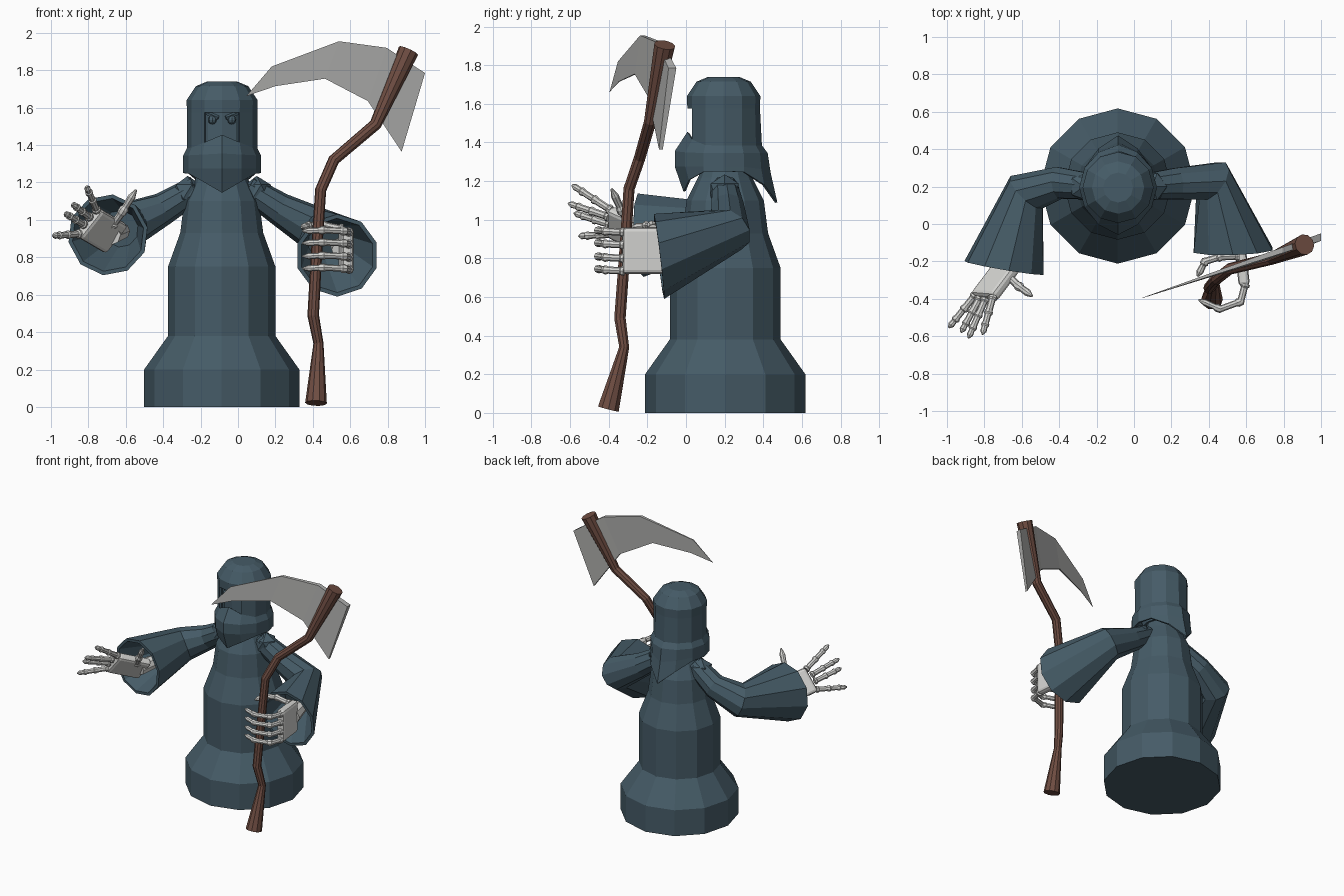
import bpy, bmesh
from math import sin, cos, radians, pi
from mathutils import Vector as V

cube = bpy.data.objects.get("Cube")
if cube:
    bpy.data.objects.remove(cube, do_unlink=True)


def material(name, rgb):
    m = bpy.data.materials.new(name)
    m.use_nodes = True
    m.diffuse_color = (*rgb, 1)
    m.node_tree.nodes["Principled BSDF"].inputs["Base Color"].default_value = (*rgb, 1)
    return m


ROBE = material("slate_cloth", (0.06, 0.105, 0.135))
BONE = material("bone", (0.66, 0.66, 0.64))
WOOD = material("brown_wood", (0.16, 0.075, 0.055))
STEEL = material("grey_steel", (0.44, 0.44, 0.43))


def finish(name, bm, mat):
    bmesh.ops.recalc_face_normals(bm, faces=bm.faces[:])
    mesh = bpy.data.meshes.new(name)
    bm.to_mesh(mesh)
    bm.free()
    mesh.materials.append(mat)
    ob = bpy.data.objects.new(name, mesh)
    bpy.context.collection.objects.link(ob)
    return ob


def skin(bm, rings, cap_start=True, cap_end=True, skip=lambda i, k: False):
    """Bridge rings of points with quads and cap the ends."""
    rows = [[bm.verts.new(p) for p in ring] for ring in rings]
    n = len(rows[0])
    for i, (a, b) in enumerate(zip(rows, rows[1:])):
        for k in range(n):
            if not skip(i, k):
                j = (k + 1) % n
                bm.faces.new((a[k], a[j], b[j], b[k]))
    if cap_start:
        bm.faces.new(rows[0])
    if cap_end:
        bm.faces.new(rows[-1])


def tube(name, path, radii, sides, mat, normals=None):
    """Round tube with a radius at each path point."""
    path = [V(p) for p in path]
    if normals is None:
        last = len(path) - 1
        normals = []
        for i in range(last + 1):
            back = (path[i] - path[max(i - 1, 0)]).normalized()
            ahead = (path[min(i + 1, last)] - path[i]).normalized()
            normals.append(back + ahead)
    n0 = V(normals[0]).normalized()
    x = V((0, 0, 1)) if abs(n0.z) < 0.8 else V((1, 0, 0))
    rings = []
    for p, r, nrm in zip(path, radii, normals):
        nrm = V(nrm).normalized()
        x = (x - nrm * x.dot(nrm)).normalized()
        y = nrm.cross(x)
        rings.append([p + r * (x * cos(2 * pi * k / sides) + y * sin(2 * pi * k / sides))
                      for k in range(sides)])
    bm = bmesh.new()
    skin(bm, rings)
    return finish(name, bm, mat)


def turned(name, x, y, profile, mat, sides=12):
    """Upright turned shape from (height, radius) pairs."""
    return tube(name, [(x, y, z) for z, r in profile], [r for z, r in profile], sides, mat,
                [(0, 0, 1)] * len(profile))


# Robe body
turned("robe_body", -0.087, 0.203,
       [(0, .415), (.2, .415), (.38, .287), (.75, .287), (.93, .222), (1.1, .2),
        (1.22, .14), (1.32, .1)], ROBE)

# Hood: rings with a pointed front flap and a longer back flap
HX, HY = -0.085, 0.195
hood_rings = []
# height, radius, front push, front lift, back push, back lift
for z, r, fy, fz, by, bz in [(1.74, .08, 0, 0, 0, 0), (1.715, .14, 0, 0, 0, 0),
                             (1.64, .19, 0, 0, 0, 0), (1.575, .188, 0, 0, 0, 0),
                             (1.385, .188, 0, .07, .01, 0), (1.345, .208, .045, .01, .02, 0),
                             (1.275, .208, .045, 0, .035, -.03),
                             (1.25, .208, 0, -.105, .07, -.16)]:
    ring = []
    for k in range(12):
        a = radians(30 * k - 90)
        front, back = max(-sin(a), 0) ** 6, max(sin(a), 0) ** 6
        ring.append((HX + r * cos(a), HY + r * sin(a) - fy * front + by * back,
                     z + fz * front + bz * back))
    hood_rings.append(ring)
bm = bmesh.new()
skin(bm, hood_rings, cap_end=False, skip=lambda i, k: i == 3 and k in (0, 11))
hood = finish("hood", bm, ROBE)
shell = hood.modifiers.new("cloth_thickness", "SOLIDIFY")
shell.thickness = 0.012
shell.offset = -1

# Face inside the hood, with eyes and brows
turned("face", HX, HY, [(1.28, .13), (1.36, .15), (1.6, .15), (1.66, .1)], ROBE)
for side, s in (("right", -1), ("left", 1)):
    bm = bmesh.new()
    bmesh.ops.create_uvsphere(bm, u_segments=8, v_segments=6, radius=0.024)
    bmesh.ops.translate(bm, verts=bm.verts[:], vec=(HX + s * .052, HY - .14, 1.535))
    finish(side + "_eye", bm, ROBE)
    tube(side + "_brow", [(HX + s * .085, HY - .13, 1.572), (HX + s * .02, HY - .15, 1.545)],
         [.012, .012], 5, ROBE)


def sleeve(name, shoulder, upper, elbow, mouth, facing, r):
    """Flared sleeve that folds back inside itself at the mouth."""
    a, b, c, d = V(shoulder), V(upper), V(elbow), V(mouth)
    facing = V(facing).normalized()
    bend = (c - b).normalized() + (d - c).normalized()
    tube(name, [a, b, c, d, d, c.lerp(d, .45)], [.07, .088, .122, r, r * .9, .1], 10, ROBE,
         [b - a, c - a, bend, facing, facing, d - c])


sleeve("right_sleeve", (-.22, .2, 1.17), (-.4, .22, 1.06), (-.575, .17, .98),
       (-.695, -.235, .92), (-.17, -1, -.05), .218)
sleeve("left_sleeve", (.05, .2, 1.17), (.22, .215, 1.06), (.42, .23, .95),
       (.53, -.14, .81), (.03, -1, -.12), .222)
# Rounded shoulders
for side, x in (("right", -.27), ("left", .1)):
    bm = bmesh.new()
    bmesh.ops.create_icosphere(bm, subdivisions=1, radius=.085)
    bmesh.ops.translate(bm, verts=bm.verts[:], vec=(x, .2, 1.15))
    finish(side + "_shoulder", bm, ROBE)


def slab(name, centre, along, across, thick):
    """Palm block with softened edges."""
    c, u, v = V(centre), V(along), V(across)
    w = u.cross(v).normalized() * thick
    bm = bmesh.new()
    skin(bm, [[c + e * u + i * v + j * w for i, j in ((-1, -1), (1, -1), (1, 1), (-1, 1))]
              for e in (-1, 1)])
    ob = finish(name, bm, BONE)
    bevel = ob.modifiers.new("soft_edges", "BEVEL")
    bevel.width = 0.02
    bevel.segments = 2


def finger(name, joints, r=.024):
    """Bony finger: narrow shafts between wider knuckles, pointed tip."""
    joints = [V(j) for j in joints]
    path, radii = [], []
    last = len(joints) - 2
    for i, (a, b) in enumerate(zip(joints, joints[1:])):
        steps = ((0, 1.05), (.14, 1.05), (.22, .78), (.86, .78))
        if i == last:
            steps = ((0, 1.05), (.16, 1.05), (.25, .75), (.7, .85), (1, .25))
        for t, k in steps:
            path.append(a.lerp(b, t))
            radii.append(r * k * (1 - .07 * i))
    tube(name, path, radii, 8, BONE)


# Open right hand
slab("right_palm", (-.73, -.295, .945), (-.072, -.095, .042), (.06, -.005, .075), .03)
tube("right_wrist", [(-.62, -.06, .94), (-.68, -.24, .92)], [.045, .055], 8, BONE)
for label, base, tip in (("index", (-.755, -.39, 1.05), (-.81, -.59, 1.18)),
                         ("middle", (-.795, -.4, 1.015), (-.885, -.61, 1.085)),
                         ("ring", (-.825, -.395, .975), (-.925, -.58, 1.035)),
                         ("little", (-.85, -.38, .925), (-.99, -.555, .915))):
    a, b = V(base), V(tip)
    finger("right_" + label + "_finger", [a, a.lerp(b, .4), a.lerp(b, .72), b])
finger("right_thumb", [(-.67, -.28, .97), (-.62, -.33, 1.04), (-.545, -.385, 1.16)], .026)

# Left hand wrapped around the shaft
slab("left_palm", (.578, -.22, .84), (.012, -.11, 0), (0, 0, .12), .03)
tube("left_wrist", [(.54, .02, .86), (.56, -.14, .84)], [.045, .06], 8, BONE)
for label, z in (("index", .935), ("middle", .87), ("ring", .8), ("little", .735)):
    finger("left_" + label + "_finger", [(.595, -.32, z), (.57, -.415, z + .005),
                                         (.46, -.455, z + .01), (.345, -.405, z + .005)])
finger("left_thumb", [(.56, -.17, .95), (.46, -.175, .97), (.38, -.2, .97), (.34, -.28, .96)], .026)

# Crooked wooden shaft
shaft = [((.417, -.402, .02), .058), ((.43, -.32, .34), .027), ((.402, -.342, .49), .031),
         ((.422, -.315, .86), .03), ((.442, -.295, 1.16), .03), ((.512, -.24, 1.32), .031),
         ((.735, -.185, 1.51), .033), ((.912, -.11, 1.905), .056)]
tube("shaft", [p for p, r in shaft], [r for p, r in shaft], 10, WOOD)

# Curved blade: paired outer and inner edge points, thinning to the tip
pairs = [((1.0, 1.785), (.875, 1.365)), ((.795, 1.92), (.695, 1.635)),
         ((.54, 1.955), (.465, 1.755)), ((.18, 1.82), (.2, 1.715)), ((.05, 1.668), (.045, 1.662))]
rings = []
for (ox, oz), (ix, iz) in pairs:
    t = .02 * max(ox, .05)
    oy, iy = -.41 + .34 * ox, -.41 + .34 * ix - .02 * ix
    rings.append([(ox, oy - t, oz), (ox, oy + t, oz), (ix, iy + t * .5, iz), (ix, iy - t * .5, iz)])
bm = bmesh.new()
skin(bm, rings)
finish("blade", bm, STEEL)
